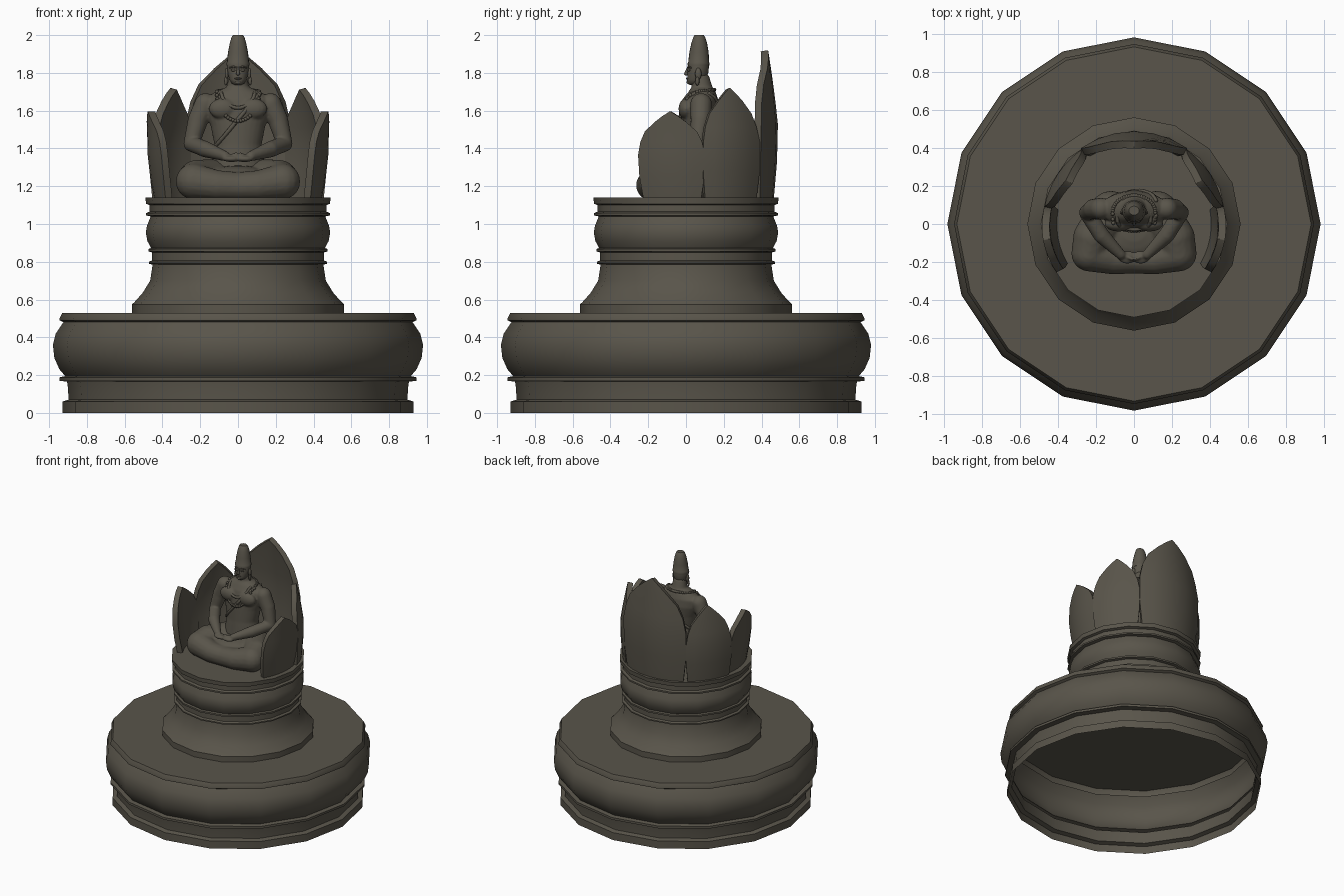
import bpy, bmesh, math
from mathutils import Vector, Matrix

if "Cube" in bpy.data.objects:
    bpy.data.objects.remove(bpy.data.objects["Cube"])

stone = bpy.data.materials.new("dark stone")
stone.diffuse_color = (0.10, 0.09, 0.069, 1)
stone.use_nodes = True
stone.node_tree.nodes["Principled BSDF"].inputs["Base Color"].default_value = stone.diffuse_color


def finish(bm, name, angle=35, remesh=0, recalc=True):
    if recalc:
        bmesh.ops.recalc_face_normals(bm, faces=bm.faces[:])
    me = bpy.data.meshes.new(name)
    bm.to_mesh(me)
    bm.free()
    me.materials.append(stone)
    me.shade_smooth()
    ob = bpy.data.objects.new(name, me)
    bpy.context.collection.objects.link(ob)
    if remesh:
        m = ob.modifiers.new("blend", 'REMESH')
        m.mode, m.voxel_size, m.use_smooth_shade = 'VOXEL', remesh, True
        s = ob.modifiers.new("soften", 'SMOOTH')
        s.factor, s.iterations = 0.5, 5
    else:
        me.set_sharp_from_angle(angle=math.radians(angle))
    return ob


def loft(bm, rings, n=16, bottom=True):
    """Stack of ellipses: (z, cy, rx, ry)."""
    loops = []
    for z, cy, rx, ry in rings:
        loops.append([bm.verts.new((rx * math.cos(2 * math.pi * i / n),
                                    cy + ry * math.sin(2 * math.pi * i / n), z)) for i in range(n)])
    for a, b in zip(loops, loops[1:]):
        for i in range(n):
            j = (i + 1) % n
            bm.faces.new((a[i], a[j], b[j], b[i]))
    bm.faces.new(loops[-1])
    if bottom:
        bm.faces.new(loops[0][::-1])


def ball(bm, c, r, seg=16):
    r = r if isinstance(r, tuple) else (r, r, r)
    bmesh.ops.create_uvsphere(bm, u_segments=seg, v_segments=seg // 2 + 2, radius=1,
                              matrix=Matrix.Translation(c) @ Matrix.Diagonal((*r, 1)))


def limb(bm, pts, seg=16):
    """Rounded limb through (x, y, z, radius) points."""
    for p in pts:
        ball(bm, p[:3], p[3], seg)
    for p, q in zip(pts, pts[1:]):
        a, b = Vector(p[:3]), Vector(q[:3])
        d = b - a
        mat = Matrix.Translation((a + b) / 2) @ d.to_track_quat('Z', 'Y').to_matrix().to_4x4()
        bmesh.ops.create_cone(bm, cap_ends=True, segments=seg, radius1=p[3], radius2=q[3],
                              depth=d.length, matrix=mat)


def lathe(name, profile):
    bm = bmesh.new()
    loft(bm, [(z, 0, r, r) for r, z in profile], 16, bottom=False)
    return finish(bm, name, 32, recalc=False)


# Wide hollow base and pedestal, 16 sided
lathe("base", [(.93, 0), (.93, .06), (.897, .07), (.90, .13), (.905, .165), (.945, .17), (.945, .188),
               (.915, .195), (.945, .23), (.972, .29), (.98, .36), (.965, .42), (.925, .48),
               (.945, .49), (.945, .50), (.93, .53)])
lathe("pedestal", [(.56, .53), (.56, .575), (.545, .59), (.505, .635), (.465, .70), (.452, .785),
                   (.472, .79), (.472, .80), (.455, .807), (.455, .85), (.475, .855), (.475, .868),
                   (.46, .873), (.48, .91), (.488, .955), (.482, .99), (.462, 1.04), (.487, 1.045),
                   (.487, 1.058), (.468, 1.065), (.468, 1.10), (.487, 1.107), (.49, 1.14)])


# Lotus petals on a ring: outline (height fraction, width fraction)
OUTLINE = [(0, .93), (.25, 1), (.5, 1), (.65, .92), (.77, .77), (.88, .46), (.95, .22), (1, .02)]


def petal(name, angle, half, height, r0, rmid, rtip):
    bm = bmesh.new()
    rows = []
    for v, w in OUTLINE:
        r = r0 + (rmid - r0) * min(1, v / .4)
        if v > .4:
            r = rmid + (rtip - rmid) * ((v - .4) / .6) ** 1.3
        rows.append([bm.verts.new((r * math.cos(math.radians(angle + u * half * w / 3)),
                                   r * math.sin(math.radians(angle + u * half * w / 3)),
                                   1.135 + height * v)) for u in range(-3, 4)])
    for a, b in zip(rows, rows[1:]):
        for i in range(6):
            bm.faces.new((a[i], a[i + 1], b[i + 1], b[i]))
    ob = finish(bm, name, 35, recalc=False)
    m = ob.modifiers.new("thickness", 'SOLIDIFY')
    m.thickness, m.offset = .04, -1
    # crisp rim
    bpy.context.view_layer.objects.active = ob
    ob.select_set(True)
    bpy.ops.object.modifier_apply(modifier=m.name)
    ob.data.set_sharp_from_angle(angle=math.radians(35))
    ob.select_set(False)


petal("back_petal", 90, 35, .785, .465, .492, .435)
for side, mid, low in (("right", 33, -10), ("left", 147, 190)):
    petal(side + "_middle_petal", mid, 22, .585, .465, .485, .425)
    petal(side + "_front_petal", low, 22, .46, .445, .478, .485)

# Torso and arms blended into one skin
TORSO = [(1.16, .06, .17, .11), (1.30, .06, .145, .105), (1.42, .06, .125, .095), (1.52, .068, .145, .1),
         (1.60, .075, .175, .102), (1.66, .08, .178, .09), (1.70, .085, .12, .072),
         (1.725, .085, .06, .055), (1.79, .075, .046, .045)]
bm = bmesh.new()
loft(bm, TORSO, 28)
for s in (-1, 1):
    limb(bm, [(s * .172, .08, 1.635, .058), (s * .212, .078, 1.55, .054), (s * .247, .06, 1.425, .042),
              (s * .17, -.06, 1.395, .043), (s * .07, -.16, 1.36, .027)])
    ball(bm, (s * .08, .0, 1.61), (.075, .04, .055))
    ball(bm, (s * .035, -.175, 1.345), (.05, .035, .017))
    limb(bm, [(s * .05, -.165, 1.355, .011), (s * .008, -.185, 1.372, .009)], 8)
finish(bm, "torso_and_arms", remesh=.007)

# Crossed legs under a robe
bm = bmesh.new()
for s in (-1, 1):
    limb(bm, [(s * .12, .06, 1.23, .115), (s * .215, -.07, 1.235, .105), (s * .235, -.155, 1.225, .095),
              (s * .11, -.185, 1.205, .08), (0, -.185, 1.2, .075)])
ball(bm, (0, -.04, 1.22), (.2, .17, .09))
finish(bm, "crossed_legs", remesh=.009)

# Head with ears and face
bm = bmesh.new()
loft(bm, [(1.737, .045, .02, .025), (1.745, .047, .034, .04), (1.765, .056, .046, .05),
          (1.80, .063, .055, .055), (1.83, .066, .058, .055), (1.86, .067, .056, .053)], 24)
ball(bm, (0, .006, 1.795), (.010, .016, .010), 12)
limb(bm, [(0, .01, 1.825, .006), (0, .0, 1.797, .009)], 10)
ball(bm, (0, .012, 1.770), (.019, .012, .006), 12)
ball(bm, (0, .018, 1.75), (.018, .015, .011), 12)
for s in (-1, 1):
    ball(bm, (s * .024, .018, 1.814), (.014, .010, .007), 12)
    limb(bm, [(s * .006, .010, 1.828, .004), (s * .025, .013, 1.833, .005), (s * .043, .026, 1.828, .004)], 8)
    ball(bm, (s * .060, .065, 1.795), (.010, .017, .032), 12)
    ball(bm, (s * .064, .06, 1.757), (.009, .011, .024), 12)
finish(bm, "head", 50)

# Tall headdress
bm = bmesh.new()
loft(bm, [(1.838, .066, .06, .057), (1.852, .067, .062, .058), (1.858, .067, .058, .055), (1.91, .069, .053, .051),
          (1.96, .07, .043, .041), (1.99, .07, .034, .031), (2.0, .07, .027, .024)], 20)
finish(bm, "headdress", 50)


def chest(x, z, side):
    """Point on the torso surface; side -1 is the front, 1 the back."""
    for a, b in zip(TORSO, TORSO[1:]):
        if a[0] <= z <= b[0]:
            t = (z - a[0]) / (b[0] - a[0])
            _, cy, rx, ry = (p + (q - p) * t for p, q in zip(a, b))
            return (x, cy + side * ry * math.sqrt(max(0, 1 - (x / rx) ** 2)), z)


def chain(width, drop, n):
    pts = []
    for i in range(n):
        t = 2 * math.pi * i / n
        x, s = width * math.cos(t), math.sin(t)
        if s < 0:
            p = chest(x, 1.70 + drop * s, -1)
            p = (p[0], p[1] - .006, p[2])
        else:
            p = (x, .06 + .09 * s, 1.70 + .01 * s)
        pts.append(p)
    return pts


# Collar, bead necklace and diagonal sash
bm = bmesh.new()
ring = chain(.088, .085, 36)
limb(bm, [(*p, .010) for p in ring + ring[:1]], 8)
finish(bm, "collar", 50)

bm = bmesh.new()
for p in chain(.112, .155, 52):
    ball(bm, p, .0105, 8)
finish(bm, "bead_necklace", 60)

bm = bmesh.new()
for side in (-1, 1):
    path = []
    for i in range(15):
        t = i / 14
        p = chest(.115 - .235 * t, 1.69 - .28 * t, side)
        path.append((p[0], p[1], p[2], .011))
    limb(bm, path, 8)
finish(bm, "sash", 50)
